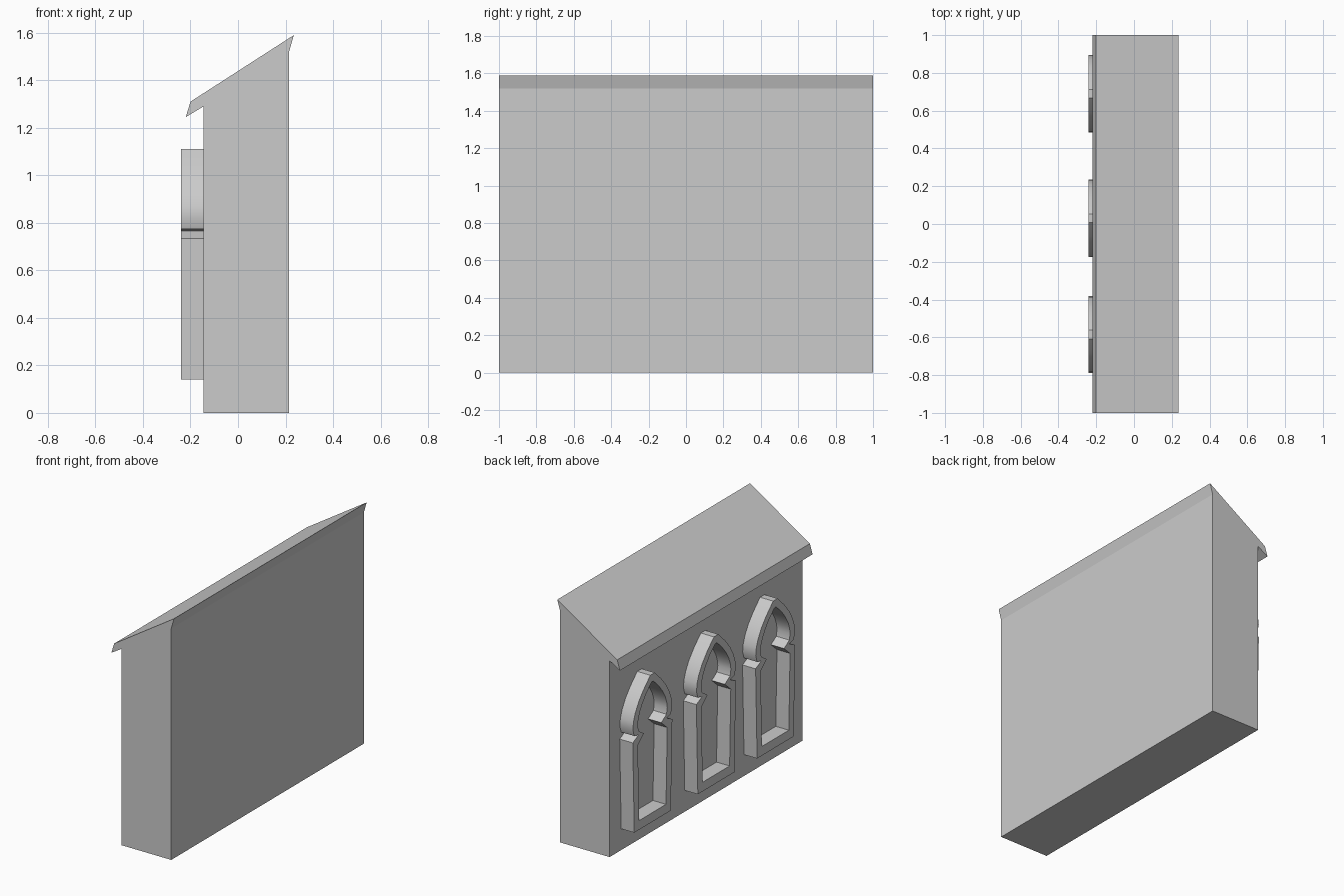
import bpy, bmesh

if "Cube" in bpy.data.objects:
    bpy.data.objects.remove(bpy.data.objects["Cube"])

X_WALL, X_FRONT = -0.145, -0.24


def finish(name, bm):
    bmesh.ops.recalc_face_normals(bm, faces=bm.faces)
    me = bpy.data.meshes.new(name)
    bm.to_mesh(me)
    bm.free()
    ob = bpy.data.objects.new(name, me)
    bpy.context.collection.objects.link(ob)
    return ob


# Wall with sloped roof and small eaves, one profile swept along y
profile = [(X_WALL, 0), (0.215, 0), (0.215, 1.52), (0.235, 1.59),
           (-0.20, 1.31), (-0.22, 1.245), (X_WALL, 1.29)]
bm = bmesh.new()
base = bm.faces.new([bm.verts.new((x, -1, z)) for x, z in profile])
ext = bmesh.ops.extrude_face_region(bm, geom=[base])
for v in ext["geom"]:
    if isinstance(v, bmesh.types.BMVert):
        v.co.y = 1
finish("wall", bm)

# Half outlines of the window surround: (offset from centre, z), bottom to top
outer = [(0.19, 0.14), (0.205, 0.735), (0.145, 0.765), (0.19, 0.775), (0.204, 0.82),
         (0.198, 0.87), (0.18, 0.92), (0.145, 0.98), (0.095, 1.04), (0.023, 1.11)]
inner = [(0.14, 0.20), (0.152, 0.70), (0.09, 0.755), (0.145, 0.79), (0.153, 0.83),
         (0.147, 0.87), (0.132, 0.91), (0.102, 0.96), (0.062, 1.01), (0.008, 1.06)]


def mirrored(half):
    return half + [(-y, z) for y, z in reversed(half)]


def window_frame(name, yc):
    bm = bmesh.new()
    loops = [[bm.verts.new((x, yc + y, z)) for y, z in mirrored(half)]
             for half, x in ((outer, X_WALL), (outer, X_FRONT),
                             (inner, X_FRONT), (inner, X_WALL))]
    n = len(loops[0])
    for a, b in zip(loops, loops[1:] + loops[:1]):
        for i in range(n):
            j = (i + 1) % n
            bm.faces.new((a[i], a[j], b[j], b[i]))
    ob = finish(name, bm)
    bpy.ops.object.select_all(action='DESELECT')
    ob.select_set(True)
    bpy.context.view_layer.objects.active = ob
    bpy.ops.object.shade_smooth_by_angle(angle=0.6)


# Three pointed window surrounds along the wall
for i, yc in enumerate((0.69, 0.03, -0.585)):
    window_frame(f"window_frame_{i + 1}", yc)
